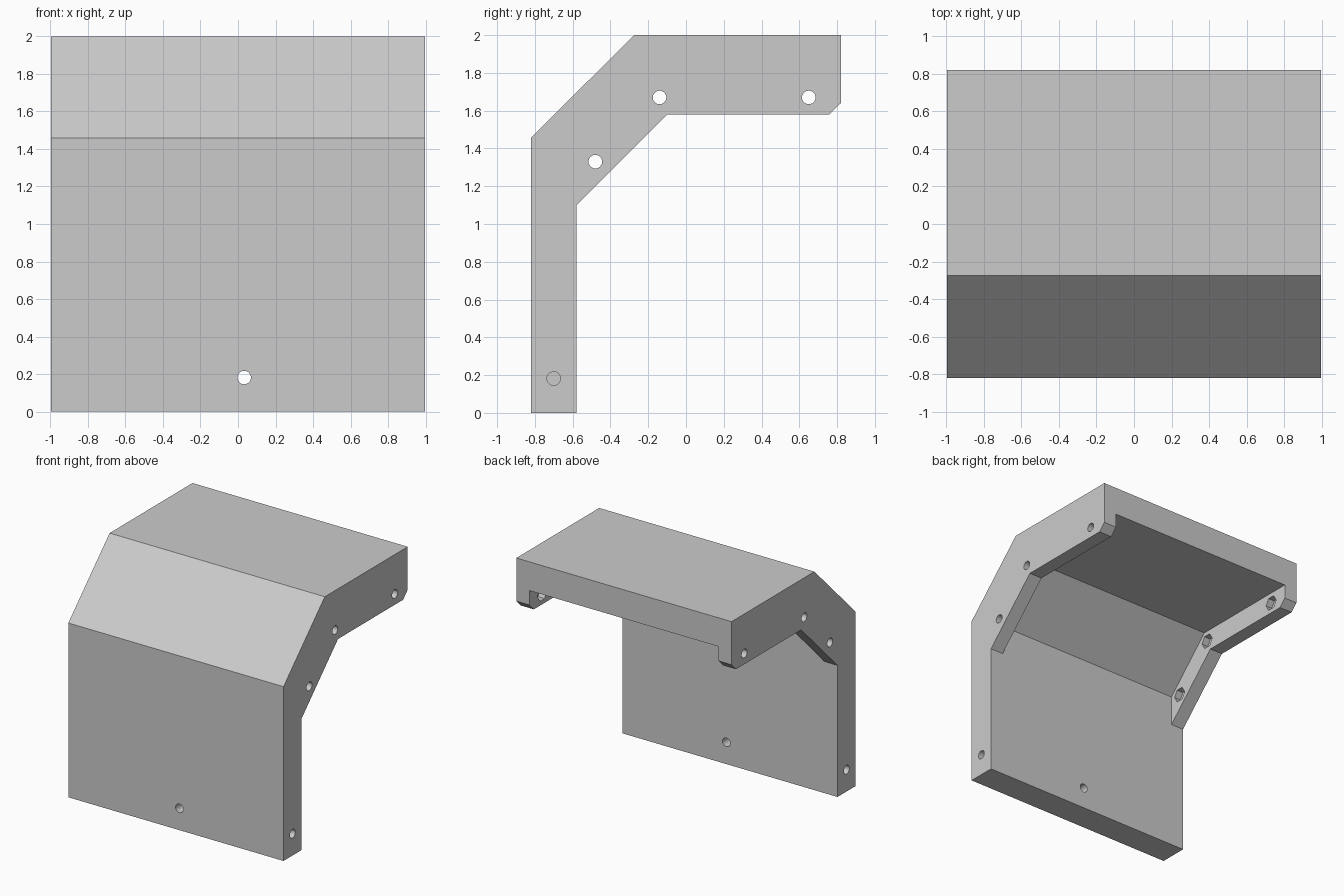
import bpy, bmesh, math
from mathutils import Matrix

if "Cube" in bpy.data.objects:
    bpy.data.objects.remove(bpy.data.objects["Cube"])

HALF = 0.995      # half width of the cover
CHEEK = 0.12      # thickness of the side flanges
HOLE = 0.036      # screw hole radius


def extrude_x(name, profile, x0, x1):
    """Solid made by extruding a (y, z) profile along x."""
    bm = bmesh.new()
    face = bm.faces.new([bm.verts.new((x0, y, z)) for y, z in profile])
    ext = bmesh.ops.extrude_face_region(bm, geom=[face])
    verts = [g for g in ext["geom"] if isinstance(g, bmesh.types.BMVert)]
    bmesh.ops.translate(bm, verts=verts, vec=(x1 - x0, 0, 0))
    bmesh.ops.recalc_face_normals(bm, faces=bm.faces)
    return to_object(name, bm)


def prism(name, centre, radius, depth, axis="X", sides=24):
    """Round or hexagonal prism along the given axis."""
    rot = {"X": Matrix.Rotation(math.pi / 2, 4, "Y"),
           "Y": Matrix.Rotation(math.pi / 2, 4, "X")}[axis]
    bm = bmesh.new()
    bmesh.ops.create_cone(bm, cap_ends=True, segments=sides, radius1=radius,
                          radius2=radius, depth=depth,
                          matrix=Matrix.Translation(centre) @ rot)
    return to_object(name, bm)


def to_object(name, bm):
    mesh = bpy.data.meshes.new(name)
    bm.to_mesh(mesh)
    bm.free()
    ob = bpy.data.objects.new(name, mesh)
    bpy.context.collection.objects.link(ob)
    return ob


def cut(target, cutter):
    """Subtract the cutter, apply the result and discard the cutter."""
    cutter.hide_render = True
    mod = target.modifiers.new("cut", "BOOLEAN")
    mod.operation, mod.solver, mod.object = "DIFFERENCE", "EXACT", cutter
    bpy.context.view_layer.objects.active = target
    bpy.ops.object.modifier_apply(modifier=mod.name)
    bpy.data.objects.remove(cutter)


# Bent cover: full side silhouette
cover = extrude_x("bent_cover", [
    (-0.82, 0), (-0.82, 1.457), (-0.275, 2), (0.82, 2), (0.82, 1.64),
    (0.76, 1.58), (-0.10, 1.58), (-0.58, 1.10), (-0.58, 0)], -HALF, HALF)

# Hollow underside, leaving a flange at each side
cut(cover, extrude_x("hollow_cutter", [
    (-0.58, 1.10), (-0.58, 1.352), (-0.174, 1.76), (0.95, 1.76),
    (0.95, 1.0), (-0.5, 1.0)], CHEEK - HALF, HALF - CHEEK))

# Screw holes and hexagonal nut pockets in both flanges
for side in (-1, 1):
    for y, z in ((-0.48, 1.33), (-0.14, 1.67), (0.65, 1.67)):
        cut(cover, prism("hole_cutter", (side * (HALF - CHEEK / 2), y, z), HOLE, 0.3))
        cut(cover, prism("nut_cutter", (side * (HALF - CHEEK), y, z), 0.062, 0.12, sides=6))
    # Blind hole in the edge of the front wall
    cut(cover, prism("edge_hole_cutter", (side * HALF, -0.70, 0.182), HOLE, 0.6))

# Through hole in the front wall
cut(cover, prism("front_hole_cutter", (0.033, -0.70, 0.182), HOLE, 0.6, axis="Y"))
